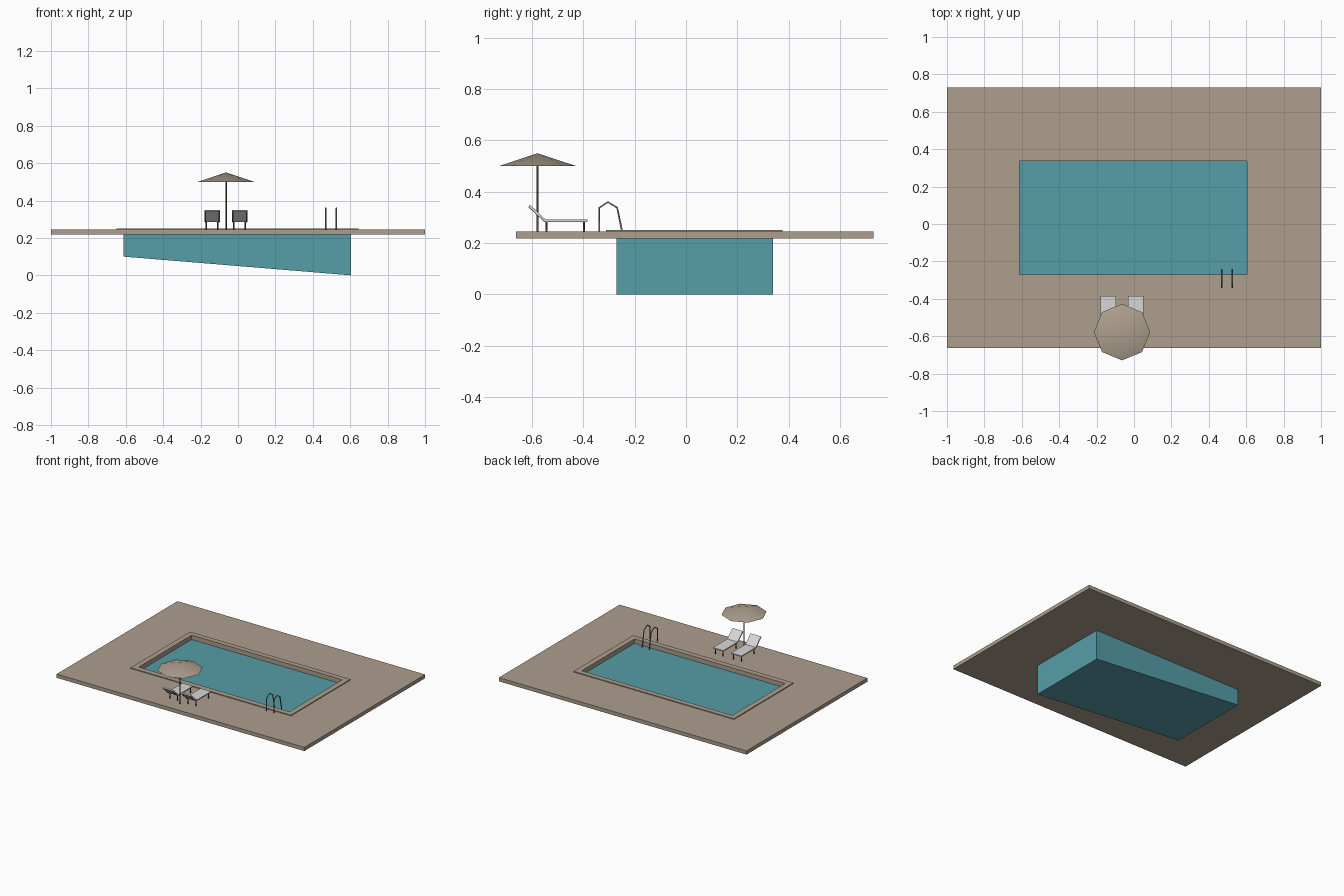
import bpy, bmesh, math
from mathutils import Vector

if "Cube" in bpy.data.objects:
    bpy.data.objects.remove(bpy.data.objects["Cube"])


def lin(c):
    c /= 255
    return c / 12.92 if c <= 0.04045 else ((c + 0.055) / 1.055) ** 2.4


def material(name, r, g, b):
    m = bpy.data.materials.new(name)
    m.diffuse_color = (lin(r), lin(g), lin(b), 1)
    m.use_nodes = True
    m.node_tree.nodes["Principled BSDF"].inputs["Base Color"].default_value = m.diffuse_color
    return m


STONE = material("warm stone", 172, 159, 141)
WATER = material("pool teal", 86, 157, 168)
PAD = material("light grey fabric", 215, 215, 215)
METAL = material("grey metal", 125, 125, 125)
WOOD = material("dark brown", 84, 74, 62)


def finish(name, bm, mat):
    bmesh.ops.recalc_face_normals(bm, faces=bm.faces[:])
    me = bpy.data.meshes.new(name)
    bm.to_mesh(me)
    bm.free()
    me.materials.append(mat)
    ob = bpy.data.objects.new(name, me)
    bpy.context.collection.objects.link(ob)
    return ob


def extrude_x(name, profile, x0, x1, mat):
    """Solid with a (y, z) profile running from x0 to x1."""
    bm = bmesh.new()
    a = [bm.verts.new((x0, y, z)) for y, z in profile]
    b = [bm.verts.new((x1, y, z)) for y, z in profile]
    bm.faces.new(a)
    bm.faces.new(b[::-1])
    for i in range(len(a)):
        j = (i + 1) % len(a)
        bm.faces.new((a[i], a[j], b[j], b[i]))
    return finish(name, bm, mat)


def ring(name, outer, inner, z0, z1, mat):
    """Rectangular frame; rectangles are x0, x1, y0, y1."""
    bm = bmesh.new()

    def loop(r, z):
        x0, x1, y0, y1 = r
        return [bm.verts.new(p) for p in ((x0, y0, z), (x1, y0, z), (x1, y1, z), (x0, y1, z))]
    loops = [loop(outer, z0), loop(outer, z1), loop(inner, z1), loop(inner, z0)]
    for k in range(4):
        a, b = loops[k], loops[(k + 1) % 4]
        for i in range(4):
            j = (i + 1) % 4
            bm.faces.new((a[i], a[j], b[j], b[i]))
    return finish(name, bm, mat)


def tube(name, pts, r, mat):
    cu = bpy.data.curves.new(name, 'CURVE')
    cu.dimensions = '3D'
    cu.bevel_depth = r
    cu.bevel_resolution = 1
    cu.use_fill_caps = True
    sp = cu.splines.new('POLY')
    sp.points.add(len(pts) - 1)
    for p, c in zip(sp.points, pts):
        p.co = (*c, 1)
    cu.materials.append(mat)
    ob = bpy.data.objects.new(name, cu)
    bpy.context.collection.objects.link(ob)
    return ob


# Deck and raised coping around the pool
POOL = (-0.611, 0.605, -0.271, 0.338)
RIM = (-0.65, 0.645, -0.311, 0.376)
ring("deck", (-1, 1, -0.663, 0.73), RIM, 0.218, 0.245, STONE)
ring("coping", RIM, POOL, 0.218, 0.251, STONE)

# Pool body with a sloping floor
x0, x1, y0, y1 = POOL
pool = extrude_x("pool", [(y0, 0), (y1, 0), (y1, 0.219), (y0, 0.219)], x0, x1, WATER)
for v in pool.data.vertices:
    if v.co.x < 0 and v.co.z < 0.1:
        v.co.z = 0.1

# Parasol
UX, UY = -0.064, -0.578
bm = bmesh.new()
bmesh.ops.create_cone(bm, cap_ends=False, segments=8, radius1=0.151, radius2=0, depth=0.05)
bmesh.ops.remove_doubles(bm, verts=bm.verts[:], dist=1e-5)
bmesh.ops.translate(bm, verts=bm.verts[:], vec=(UX, UY, 0.525))
canopy = finish("parasol_canopy", bm, STONE)
canopy.data.polygons.foreach_set("use_smooth", [True] * len(canopy.data.polygons))
tube("parasol_pole", [(UX, UY, 0.24), (UX, UY, 0.545)], 0.004, WOOD)

# Sun loungers: pad, reclined back, frame rails and legs
for n, cx in enumerate((-0.138, 0.009)):
    a, b = cx - 0.042, cx + 0.042
    extrude_x(f"lounger_pad_{n}", [(-0.384, 0.285), (-0.384, 0.293), (-0.548, 0.293),
              (-0.608, 0.35), (-0.614, 0.344), (-0.551, 0.285)], a, b, PAD)
    for s in (-1, 1):
        x = cx + s * 0.036
        tube(f"lounger_rail_{n}", [(x, -0.386, 0.284), (x, -0.55, 0.284), (x, -0.612, 0.342)], 0.003, METAL)
        for y in (-0.397, -0.543):
            tube(f"lounger_leg_{n}", [(cx + s * 0.031, y, 0.243), (cx + s * 0.031, y, 0.286)], 0.004, WOOD)

# Pool ladder handrails
for x in (0.468, 0.526):
    tube("ladder_rail", [(x, -0.338, 0.243), (x, -0.338, 0.338), (x, -0.304, 0.36),
         (x, -0.268, 0.338), (x, -0.25, 0.25), (x, -0.245, 0.215)], 0.004, METAL)
